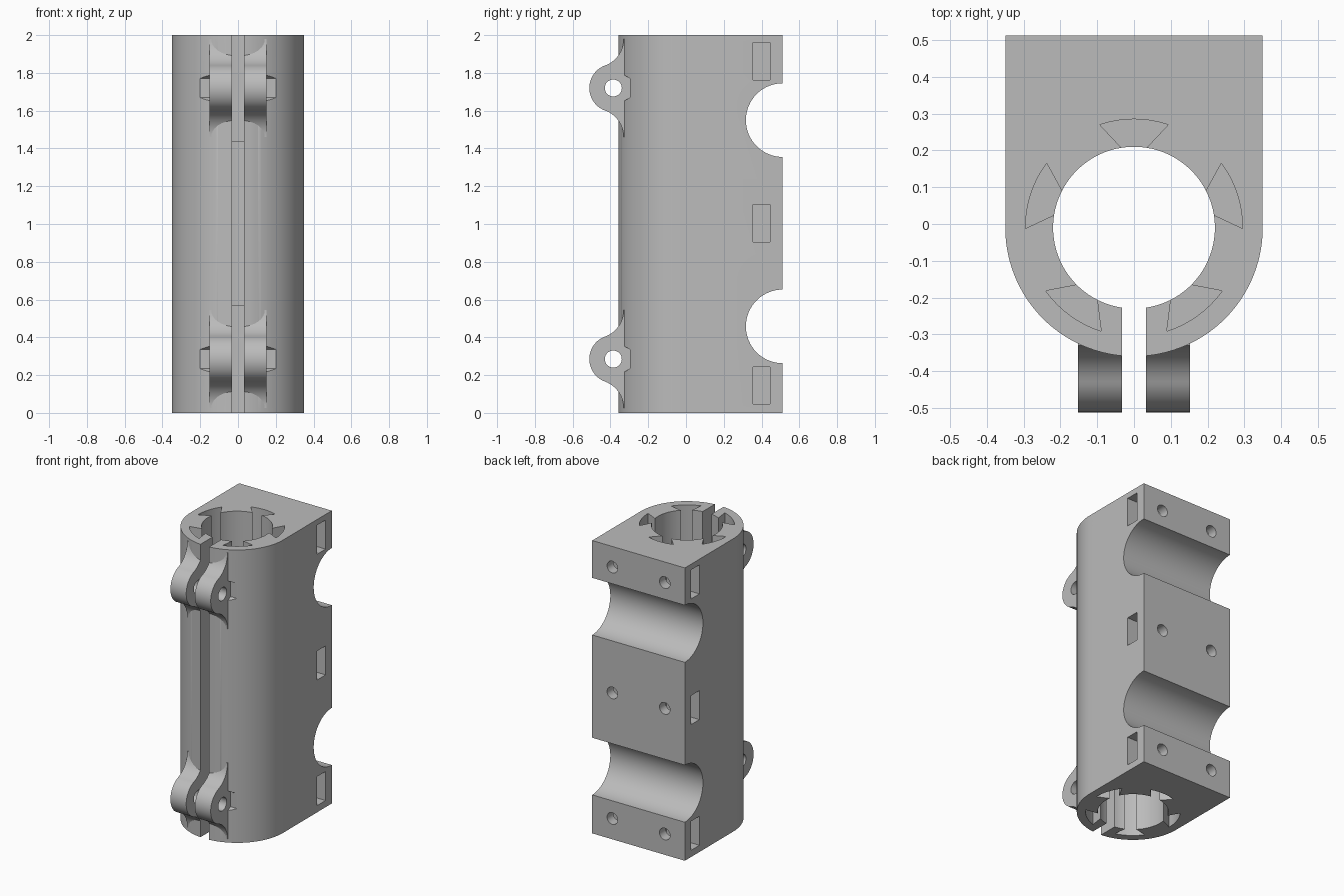
import bpy, bmesh, math
from math import sin, cos, pi, radians, sqrt, asin
from mathutils import Vector

cube = bpy.data.objects.get("Cube")
if cube:
    bpy.data.objects.remove(cube, do_unlink=True)

# Dimensions
CY = -0.01                      # bore centre along y
R_OUT, R_BORE, R_SLOT = 0.35, 0.22, 0.295
BACK = 0.512
SLIT = 0.033
EAR_X, EAR_Y, EAR_R = 0.152, -0.385, 0.127
EAR_Z = (0.285, 1.72)

grey = bpy.data.materials.new("mid grey")
grey.use_nodes = True
grey.diffuse_color = (0.5, 0.5, 0.5, 1)
grey.node_tree.nodes["Principled BSDF"].inputs["Base Color"].default_value = (0.5, 0.5, 0.5, 1)


def arc(cx, cy, r, a0, a1, n):
    """Points on an arc, angles in radians."""
    return [(cx + r * cos(a0 + (a1 - a0) * i / n), cy + r * sin(a0 + (a1 - a0) * i / n))
            for i in range(n + 1)]


def circle(cx, cy, r, n=40, start=0.0):
    return arc(cx, cy, r, start, start + 2 * pi, n)[:-1]


def box(u0, u1, v0, v1):
    return [(u0, v0), (u1, v0), (u1, v1), (u0, v1)]


def prism(name, pts, axis, a, b):
    """Extrude a 2D outline along an axis from a to b."""
    place = {"x": lambda u, v: (a, u, v),
             "y": lambda u, v: (u, a, v),
             "z": lambda u, v: (u, v, a)}[axis]
    step = Vector([(b - a) * (axis == k) for k in "xyz"])
    bm = bmesh.new()
    face = bm.faces.new([bm.verts.new(place(u, v)) for u, v in pts])
    out = bmesh.ops.extrude_face_region(bm, geom=[face])
    moved = [g for g in out["geom"] if isinstance(g, bmesh.types.BMVert)]
    bmesh.ops.translate(bm, verts=moved, vec=step)
    bmesh.ops.recalc_face_normals(bm, faces=bm.faces)
    mesh = bpy.data.meshes.new(name)
    bm.to_mesh(mesh)
    bm.free()
    mesh.materials.append(grey)
    ob = bpy.data.objects.new(name, mesh)
    bpy.context.collection.objects.link(ob)
    return ob


def cut(target, pts, axis, a, b):
    """Subtract a prism from the target and discard the cutter."""
    cutter = prism("cutter", pts, axis, a, b)
    cutter.hide_render = True
    mod = target.modifiers.new("cut", "BOOLEAN")
    mod.operation, mod.solver, mod.object = "DIFFERENCE", "EXACT", cutter
    bpy.context.view_layer.update()
    deps = bpy.context.evaluated_depsgraph_get()
    mesh = bpy.data.meshes.new_from_object(target.evaluated_get(deps))
    target.modifiers.clear()
    target.data = mesh
    bpy.data.objects.remove(cutter, do_unlink=True)


# Body: split tube with a square back
ao, ai = asin(SLIT / R_OUT), asin(SLIT / R_BORE)
outline = arc(0, CY, R_OUT, -pi / 2 + ao, 0, 28)
outline += [(R_OUT, BACK), (-R_OUT, BACK)]
outline += arc(0, CY, R_OUT, pi, 1.5 * pi - ao, 28)
outline += arc(0, CY, R_BORE, 1.5 * pi - ai, -pi / 2 + ai, 80)
body = prism("clamp_body", outline, "z", 0, 2)

# Dovetail slots around the bore, sunk from both ends
half = radians(18.4)
for k in range(5):
    turn = radians(72 * k)
    key = [(0.018, 0.2), (-0.018, 0.2)] + arc(0, 0, R_SLOT, pi / 2 + half, pi / 2 - half, 8)
    key = [(u * cos(turn) - v * sin(turn), CY + u * sin(turn) + v * cos(turn)) for u, v in key]
    cut(body, key, "z", 1.44, 2.1)
    cut(body, key, "z", -0.1, 0.567)

# Round cross grooves in the back
for z in (0.458, 1.55):
    cut(body, circle(BACK, z, 0.195, 64), "x", -0.5, 0.5)

# Nut pockets in the sides, with screw holes from the back
for s in (-1, 1):
    for z in (0.145, 1.003, 1.862):
        cut(body, box(0.355, 0.445, z - 0.099, z + 0.099), "x", s * 0.1, s * 0.5)
        cut(body, circle(s * 0.198, z - 0.003, 0.04, 24), "y", 0.3, 0.6)

# Clamp screw holes and hexagonal head clearances in the body
for z in EAR_Z:
    cut(body, circle(EAR_Y, z, 0.045, 32), "x", -0.15, 0.15)
    for s in (-1, 1):
        cut(body, circle(EAR_Y, z, 0.088 / cos(pi / 6), 6, pi / 6), "x", s * 0.15, s * 0.5)

# Clamp ears: rounded lugs blending into the body with concave fillets
parts = [body]
rise, root, fil = 0.26, -0.33, 0.15
fy = root - fil
lean = math.atan2(rise, fy - EAR_Y)          # direction from ear to fillet centre
for label, z in zip(("lower", "upper"), EAR_Z):
    lug = [(-0.3, z - rise), (-0.3, z + rise)]
    lug += arc(fy, z + rise, fil, 0, lean - pi, 12)
    lug += arc(EAR_Y, z, EAR_R, lean, 2 * pi - lean, 32)[1:-1]
    lug += arc(fy, z - rise, fil, pi - lean, 0, 12)
    for side, s in (("right", -1), ("left", 1)):
        ear = prism(f"{label}_{side}_ear", lug, "x", s * SLIT, s * EAR_X)
        cut(ear, circle(EAR_Y, z, 0.045, 32), "x", -0.3, 0.3)
        parts.append(ear)

# Smooth curved faces, keep edges sharp
bpy.ops.object.select_all(action="DESELECT")
for ob in parts:
    ob.select_set(True)
bpy.context.view_layer.objects.active = body
bpy.ops.object.shade_smooth_by_angle(angle=radians(30))
